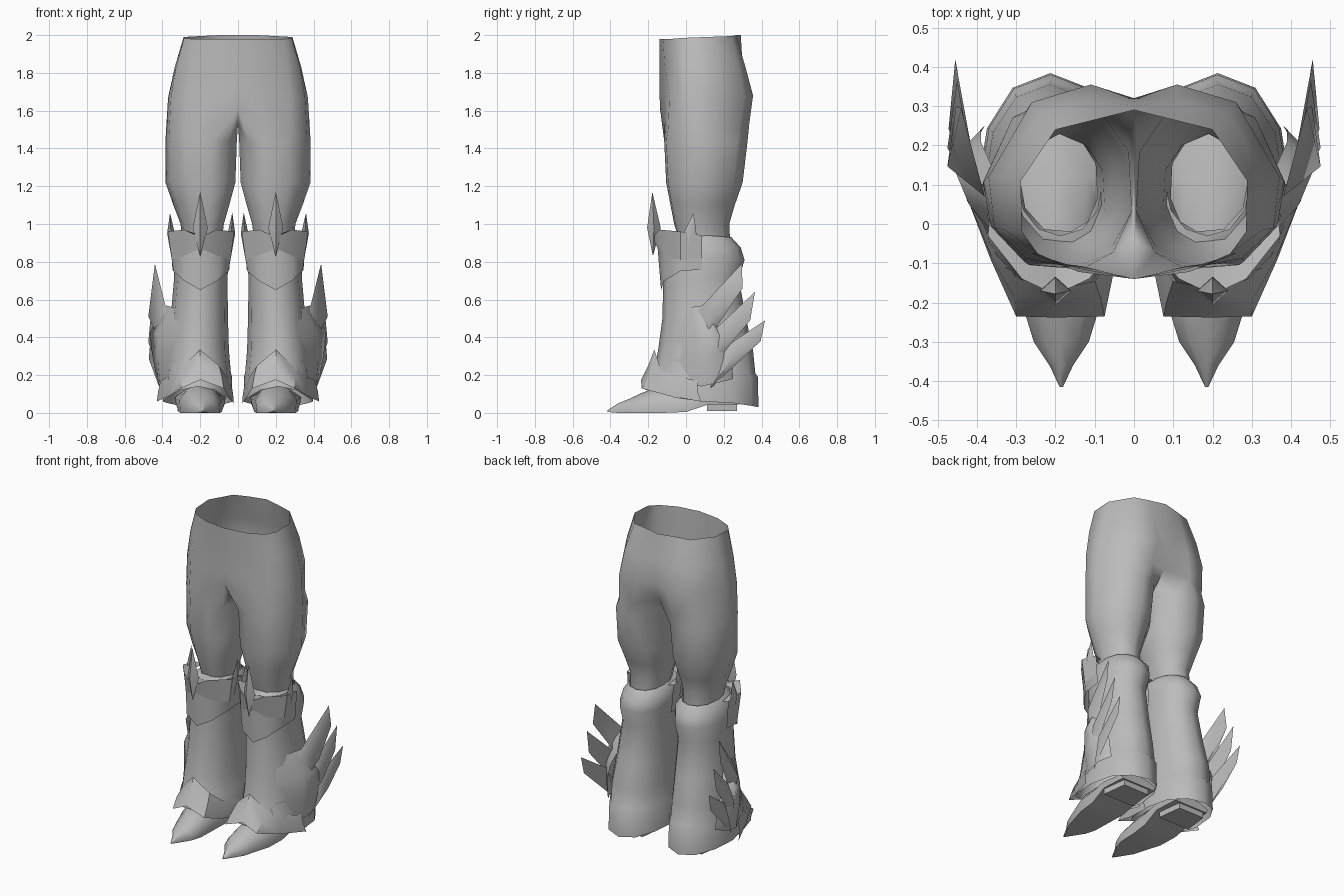
import bpy, bmesh, math
from mathutils import Vector

grey = bpy.data.materials.new("plain_grey")
grey.diffuse_color = (0.5, 0.5, 0.5, 1)


def finish(name, bm, angle=50):
    """Turn a right-hand part into a mirrored object."""
    bmesh.ops.remove_doubles(bm, verts=bm.verts, dist=0.0005)
    bmesh.ops.recalc_face_normals(bm, faces=bm.faces)
    me = bpy.data.meshes.new(name)
    bm.to_mesh(me)
    bm.free()
    me.materials.append(grey)
    for p in me.polygons:
        p.use_smooth = True
    me.set_sharp_from_angle(angle=math.radians(angle))
    ob = bpy.data.objects.new(name, me)
    bpy.context.collection.objects.link(ob)
    m = ob.modifiers.new("mirror", 'MIRROR')
    m.use_clip = True
    m.merge_threshold = 0.001
    return ob


def bridge(bm, rings, closed=True, cap=False):
    """Join successive rows of points with quads."""
    rows = [[bm.verts.new(p) for p in r] for r in rings]
    for a, b in zip(rows, rows[1:]):
        n = len(a)
        for i in range(n if closed else n - 1):
            j = (i + 1) % n
            bm.faces.new((a[i], a[j], b[j], b[i]))
    if cap:
        bm.faces.new(rows[0])
        bm.faces.new(rows[-1])
    return rows


def oval(x0, x1, y0, y1, zf, zb, n=12, zs=None):
    """Oval ring, height running from front zf to back zb."""
    pts = []
    for i in range(n):
        a = 2 * math.pi * i / n
        c, s = math.cos(a), math.sin(a)
        z = (zf + zb) / 2 + s * (zb - zf) / 2
        if zs is not None:
            z = zs + (zf - zs if s < 0 else zb - zs) * s * s
        c, s = (math.copysign(abs(v) ** 0.95, v) for v in (c, s))
        pts.append(((x0 + x1) / 2 + c * (x1 - x0) / 2,
                    (y0 + y1) / 2 + s * (y1 - y0) / 2, z))
    return pts


# Trousers: open hip rows, then closed leg rings below the crotch
hips = [
    [(0, -.14, 1.98), (.14, -.122, 1.98), (.245, -.075, 1.98), (.285, -.02, 1.985),
     (.288, .11, 1.99), (.2, .24, 1.995), (.1, .265, 2), (0, .29, 2)],
    [(0, -.14, 1.83), (.14, -.112, 1.83), (.26, -.075, 1.83), (.328, -.015, 1.83),
     (.335, .12, 1.83), (.24, .28, 1.83), (.11, .315, 1.83), (0, .30, 1.83)],
    [(0, -.14, 1.7), (.13, -.108, 1.68), (.275, -.088, 1.67), (.355, -.01, 1.67),
     (.37, .12, 1.67), (.26, .31, 1.67), (.11, .355, 1.68), (0, .32, 1.69)],
]
crotch = [(0, -.138, 1.615), (.13, -.112, 1.55), (.28, -.095, 1.5),
          (.365, -.005, 1.48), (.382, .11, 1.48), (.28, .28, 1.5),
          (.14, .335, 1.53), (0, .27, 1.57), (0, .15, 1.53), (0, -.04, 1.535)]
thigh = [(.06, -.065), (.14, -.105), (.27, -.095), (.36, -.01), (.384, .1),
         (.31, .25), (.2, .30), (.09, .26), (.022, .17), (.014, .03)]


def leg(cx, cy, sx, sy, z):
    return [(cx + (x - .2) * sx, cy + (y - .1) * sy, z) for x, y in thigh]


bm = bmesh.new()
bridge(bm, hips + [crotch[:8]], closed=False)
bridge(bm, [crotch, leg(.196, .108, 1.02, 1.09, 1.44), leg(.2, .1, 1, 1, 1.22),
            leg(.195, .09, .8, .84, 1.1), leg(.19, .085, .62, .72, 1.0),
            leg(.192, .11, .53, .63, .86)])
finish("trousers", bm, 80)

# Boot shafts, with a collar meeting the leg and a slight cuff at the ankle
bm = bmesh.new()
bridge(bm, [oval(.08, .295, -.03, .24, .95, .93),
            oval(.045, .325, -.10, .29, .94, .875),
            oval(.046, .345, -.12, .31, .84, .81),
            oval(.056, .338, -.12, .28, .72, .71),
            oval(.053, .357, -.125, .318, .5, .5),
            oval(.048, .38, -.148, .355, .33, .33),
            oval(.038, .387, -.17, .367, .22, .21),
            oval(.033, .392, -.18, .38, .2, .19),
            oval(.028, .398, -.20, .384, .14, .03, zs=.06)])
finish("boot", bm, 55)

# Pointed flap over the instep
bm = bmesh.new()
bridge(bm, [
    [(.035, .06, .15), (.06, -.08, .19), (.10, -.145, .25), (.2, -.168, .335),
     (.29, -.14, .25), (.35, -.08, .2), (.41, .06, .17)],
    [(.026, .06, .1), (.045, -.09, .13), (.085, -.19, .19), (.2, -.2, .25),
     (.303, -.19, .19), (.36, -.09, .14), (.422, .06, .12)],
    [(.022, .08, .05), (.045, -.09, .08), (.075, -.235, .13), (.2, -.238, .175),
     (.30, -.235, .13), (.365, -.09, .09), (.43, .08, .06)]], closed=False)
finish("instep_flap", bm, 40)

# Knee guard: flared band and pointed apron
band_low = [(.04, .085, .83), (.04, -.03, .81), (.10, -.115, .83),
            (.2, -.15, .87), (.29, -.115, .83), (.35, -.03, .81), (.352, .085, .83)]
bm = bmesh.new()
bridge(bm, [
    [(.07, .085, .93), (.07, -.02, .94), (.13, -.08, .94), (.2, -.09, .94),
     (.26, -.08, .94), (.31, -.02, .94), (.32, .085, .93)],
    [(.03, .085, .94), (.02, -.03, .96), (.115, -.14, .97), (.2, -.18, .93),
     (.285, -.14, .97), (.372, -.03, .96), (.36, .085, .94)],
    band_low], closed=False)
finish("knee_band", bm, 30)
bm = bmesh.new()
bridge(bm, [band_low,
            [(.046, .085, .76), (.05, -.03, .75), (.11, -.115, .70),
             (.2, -.132, .65), (.285, -.115, .70), (.342, -.03, .75),
             (.347, .085, .76)]], closed=False)
finish("knee_apron", bm, 40)


def spike(name, bottom, mid, tip, rx, ry):
    """Double-ended four-sided thorn."""
    bm = bmesh.new()
    x, y, z = mid
    ring = [bm.verts.new(p) for p in ((x + rx, y, z), (x, y + ry, z),
                                      (x - rx, y, z), (x, y - ry, z))]
    for end in (bottom, tip):
        v = bm.verts.new(end)
        for i in range(4):
            bm.faces.new((ring[i], ring[(i + 1) % 4], v))
    finish(name, bm, 80)


spike("knee_spike_front", (.2, -.175, .83), (.2, -.17, .98), (.2, -.178, 1.17), .04, .036)
spike("knee_spike_outer", (.35, .01, .81), (.355, .02, .95), (.36, .04, 1.06), .02, .035)
spike("knee_spike_inner", (.04, .01, .81), (.035, .02, .95), (.03, .04, 1.06), .02, .035)


# Outer fin: three swept blades rising from the side of the boot
def blade(name, top, tip, knee, low, x_root, x_mid, x_tip):
    bm = bmesh.new()
    o = [bm.verts.new((x, p[0], p[1])) for x, p in
         ((x_root, top), (x_tip, tip), (x_mid, knee), (x_root, low))]
    cy = (top[0] + knee[0] + low[0]) / 3
    cz = (top[1] + knee[1] + low[1]) / 3
    for dx in (.022, -.022):
        c = bm.verts.new((x_mid + dx, cy, cz))
        for i in range(4):
            bm.faces.new((o[i], o[(i + 1) % 4], c))
    finish(name, bm, 80)


blade("fin_blade_upper", (.07, .55), (.295, .79), (.30, .66), (.07, .32), .38, .453, .44)
blade("fin_blade_middle", (.14, .43), (.365, .64), (.34, .49), (.10, .20), .41, .453, .45)
blade("fin_blade_lower", (.20, .345), (.418, .49), (.395, .38), (.13, .13), .415, .45, .455)

# Root of the fin, swelling out of the boot side
bm = bmesh.new()
bridge(bm, [
    [(.29, -.08, .50), (.295, -.10, .38), (.305, -.12, .27), (.335, -.11, .17)],
    [(.35, .03, .56), (.42, .05, .42), (.425, .06, .28), (.412, .08, .14)],
    [(.385, .10, .57), (.466, .16, .43), (.455, .17, .31), (.425, .17, .16)],
    [(.35, .12, .52), (.39, .21, .38), (.39, .24, .3), (.38, .25, .18)]],
    closed=False)
finish("fin_root", bm, 80)

# Foot with a pointed toe
bm = bmesh.new()
rows = []
for y, w, lo, hi in ((-.415, .004, .005, .014), (-.36, .03, 0, .05),
                     (-.30, .07, 0, .075), (-.235, .09, 0, .105),
                     (-.12, .11, 0, .15), (0, .12, .005, .15),
                     (.12, .135, .045, .13), (.28, .125, .045, .1)):
    cx = .185 if y < -.2 else .2
    h = hi - lo
    rows.append([(cx + u * w, y, lo + t * h) for u, t in
                 ((-.95, 0), (-1, .45), (-.6, .85), (0, 1), (.6, .85), (1, .45), (.95, 0))])
bridge(bm, rows, cap=True)
finish("foot", bm, 45)

# Heel block
bm = bmesh.new()
bridge(bm, [[(.10, .11, z), (.32, .11, z), (.30, .27, z), (.12, .27, z)]
            for z in (.01, .07)], cap=True)
finish("heel", bm, 30)
